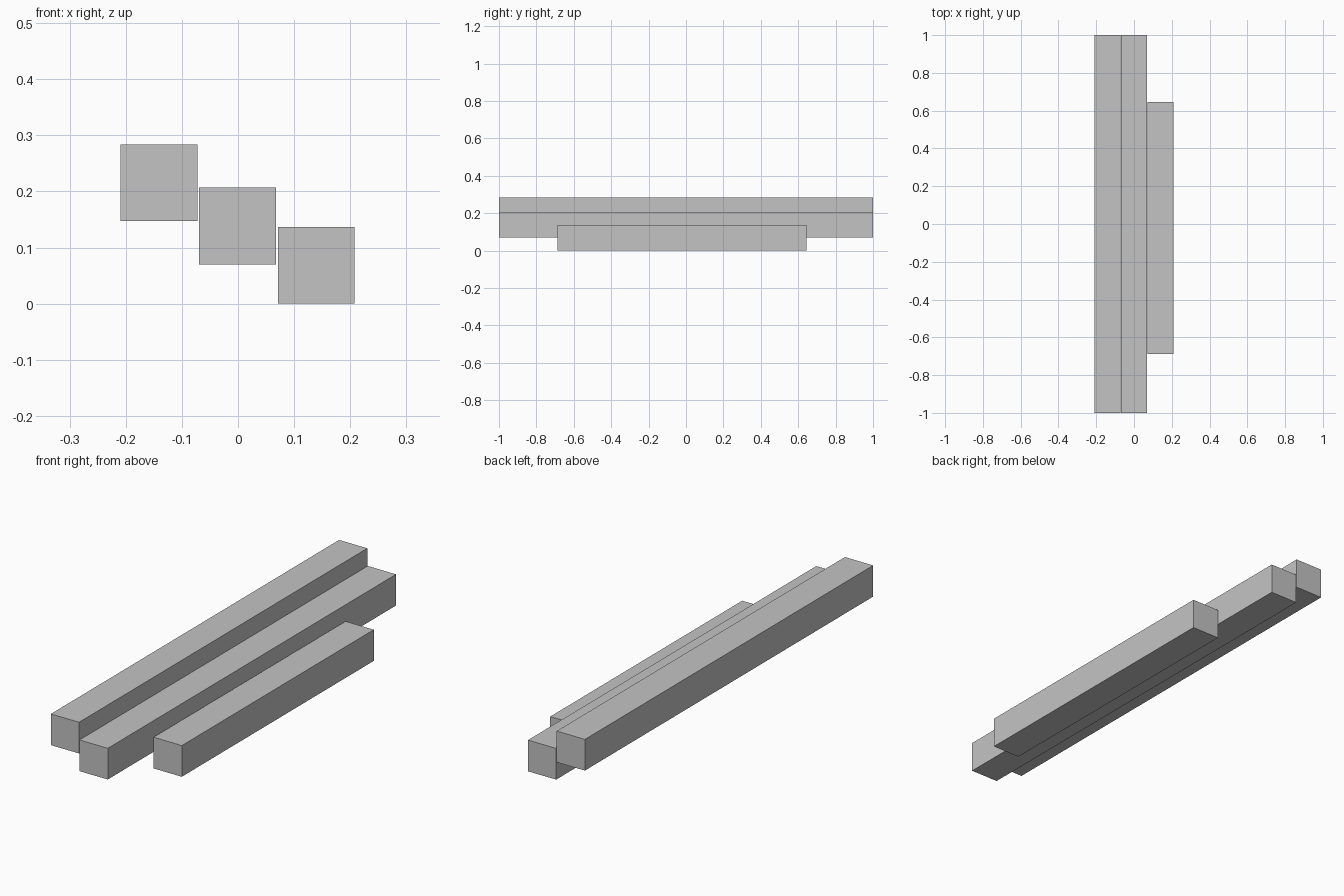
import bpy

old = bpy.data.objects.get("Cube")
if old:
    bpy.data.objects.remove(old, do_unlink=True)

# Single plain grey
GREY = (0.55, 0.55, 0.55, 1.0)
grey = bpy.data.materials.new("plain grey")
grey.use_nodes = True
grey.diffuse_color = GREY
grey.node_tree.nodes["Principled BSDF"].inputs["Base Color"].default_value = GREY

SIDE = 0.137  # square section of every beam


def beam(name, x, bottom, y_front, y_back):
    """Square beam running along y."""
    bpy.ops.mesh.primitive_cube_add(
        size=1, location=(x, (y_front + y_back) / 2, bottom + SIDE / 2))
    obj = bpy.context.object
    obj.name = name
    obj.scale = (SIDE, y_back - y_front, SIDE)
    bpy.ops.object.transform_apply(location=False, rotation=False, scale=True)
    obj.data.materials.append(grey)
    return obj


# Three beams stepping down toward +x, the lowest one shorter
beam("upper_beam", -0.1405, 0.147, -1.0, 1.0)
beam("middle_beam", -0.001, 0.070, -1.0, 1.0)
beam("lower_short_beam", 0.1395, 0.0, -0.687, 0.645)
